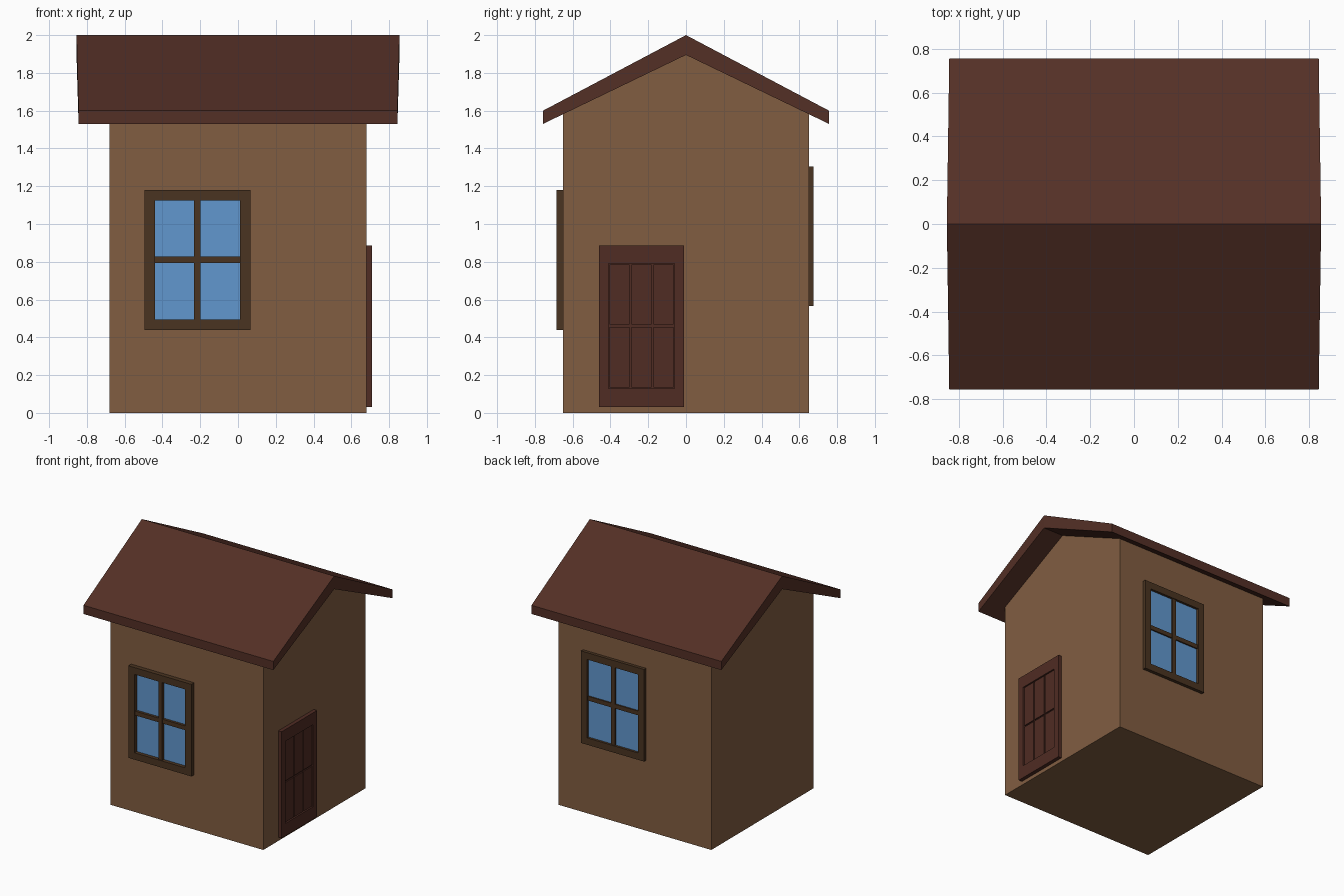
import bpy, bmesh

if "Cube" in bpy.data.objects:
    bpy.data.objects.remove(bpy.data.objects["Cube"])


def material(name, r, g, b):
    m = bpy.data.materials.new(name)
    m.diffuse_color = (r, g, b, 1)
    m.use_nodes = True
    m.node_tree.nodes["Principled BSDF"].inputs["Base Color"].default_value = m.diffuse_color
    return m


WALL = material("wall", 0.22, 0.11, 0.053)
ROOF = material("roof", 0.088, 0.029, 0.019)
DOOR = material("door", 0.08, 0.025, 0.017)
FRAME = material("frame", 0.068, 0.034, 0.015)
GLASS = material("glass", 0.12, 0.31, 0.62)


def finish(name, bm, mat):
    bmesh.ops.recalc_face_normals(bm, faces=bm.faces)
    me = bpy.data.meshes.new(name)
    bm.to_mesh(me)
    bm.free()
    me.materials.append(mat)
    ob = bpy.data.objects.new(name, me)
    bpy.context.collection.objects.link(ob)
    return ob


def prism(name, profile, half, mat):
    """Extrude a (y, z) profile along x; half(y) gives the half length."""
    bm = bmesh.new()
    ends = [[bm.verts.new((s * half(y), y, z)) for y, z in profile] for s in (-1, 1)]
    n = len(profile)
    for i in range(n):
        j = (i + 1) % n
        bm.faces.new((ends[0][i], ends[0][j], ends[1][j], ends[1][i]))
    caps = [bm.faces.new(e) for e in ends]
    bmesh.ops.triangulate(bm, faces=caps)
    return finish(name, bm, mat)


def boxes(name, parts, mat):
    """One object from (x0, x1, y0, y1, z0, z1) boxes."""
    bm = bmesh.new()
    for x0, x1, y0, y1, z0, z1 in parts:
        for v in bmesh.ops.create_cube(bm, size=1)["verts"]:
            v.co = (x1 if v.co.x > 0 else x0,
                    y1 if v.co.y > 0 else y0,
                    z1 if v.co.z > 0 else z0)
    return finish(name, bm, mat)


# Walls with gable ends, tucked slightly into the roof
prism("walls", [(-0.65, 0), (0.65, 0), (0.65, 1.61), (0, 1.93), (-0.65, 1.61)],
      lambda y: 0.68, WALL)

# Roof slab, slightly longer at the ridge
prism("roof", [(-0.757, 1.53), (-0.757, 1.60), (0, 2.0), (0.757, 1.60),
               (0.757, 1.53), (0, 1.895)],
      lambda y: 0.855 - 0.011 * abs(y) / 0.757, ROOF)


# Four-pane window; side is -1 for front and 1 for back
def window(name, x0, z0, side, out):
    w, h, b = 0.56, 0.74, 0.055
    x1, z1 = x0 + w, z0 + h
    xm, zm = x0 + w / 2, z0 + h / 2

    def slab(xa, xb, za, zb, depth):
        ya, yb = sorted((side * 0.63, side * depth))
        return (xa, xb, ya, yb, za, zb)

    boxes(name + "_frame", [
        slab(x0, x0 + b, z0, z1, out), slab(x1 - b, x1, z0, z1, out),
        slab(x0 + b, x1 - b, z0, z0 + b, out), slab(x0 + b, x1 - b, z1 - b, z1, out),
        slab(xm - 0.017, xm + 0.017, z0 + b, z1 - b, out - 0.006),
        slab(x0 + b, x1 - b, zm - 0.017, zm + 0.017, out - 0.008)], FRAME)
    boxes(name + "_glass", [slab(x0 + b, x1 - b, z0 + b, z1 - b, 0.657)], GLASS)


window("front_window", -0.495, 0.44, -1, 0.686)
window("back_window", -0.10, 0.565, 1, 0.676)

# Door: raised casing, leaf and recessed panels between thin grooves
boxes("door_casing", [
    (0.66, 0.71, -0.46, -0.41, 0.03, 0.885), (0.66, 0.71, -0.06, -0.01, 0.03, 0.885),
    (0.66, 0.71, -0.41, -0.06, 0.03, 0.13), (0.66, 0.71, -0.41, -0.06, 0.79, 0.885)], DOOR)
boxes("door_leaf", [(0.66, 0.694, -0.41, -0.06, 0.13, 0.79)], DOOR)
step = 0.35 / 3
boxes("door_panels", [
    (0.68, 0.703, -0.41 + i * step + 0.005, -0.41 + (i + 1) * step - 0.005, za, zb)
    for i in range(3) for za, zb in ((0.135, 0.455), (0.467, 0.785))], DOOR)
